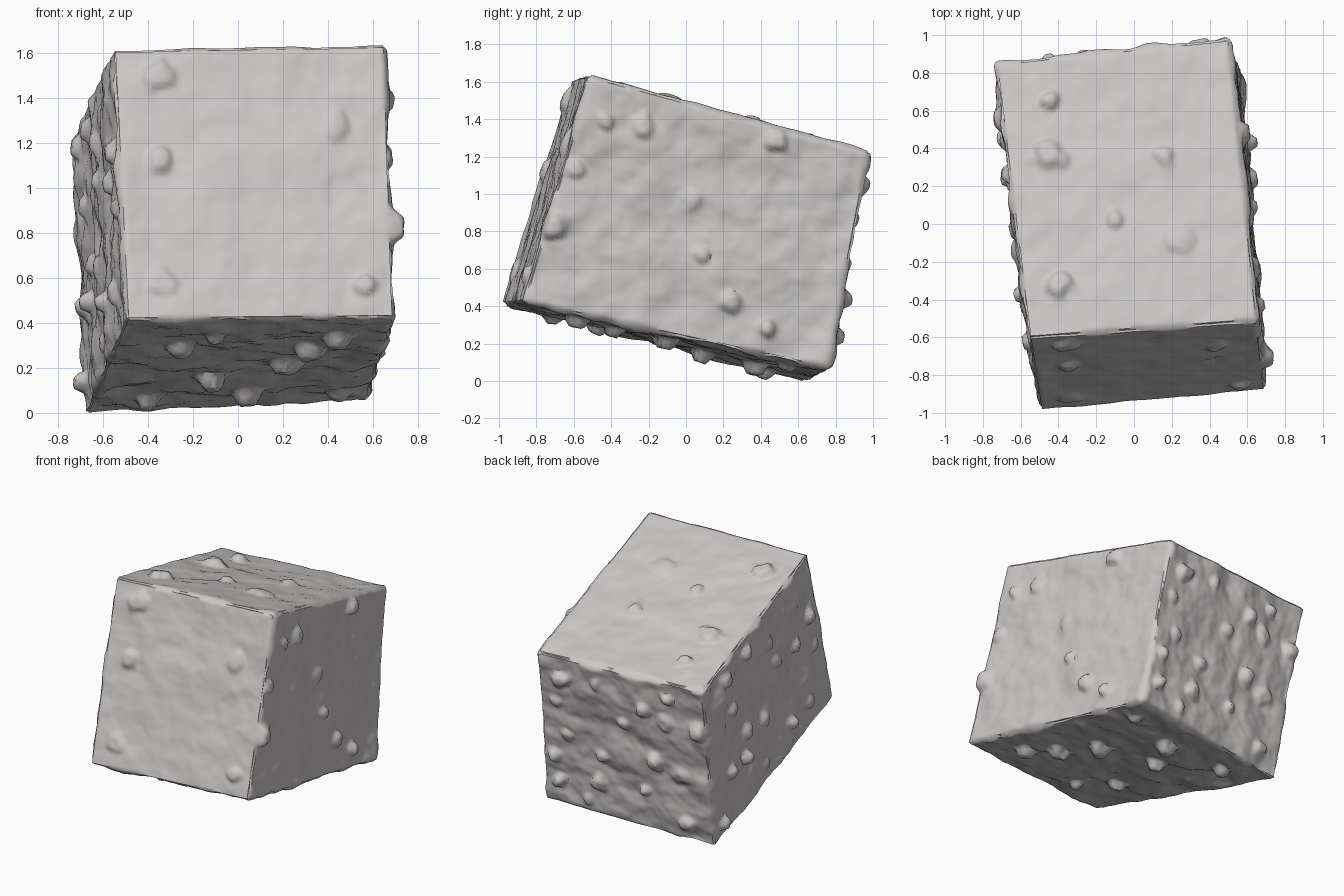
import bpy, bmesh, random
from mathutils import Vector, noise

random.seed(7)
if "Cube" in bpy.data.objects:
    bpy.data.objects.remove(bpy.data.objects["Cube"])

# Corners of the tilted block, keyed by side signs (x, y, z)
CORNERS = {
    (-1, -1, -1): (-.50, -.99, .43), (1, -1, -1): (.70, -.88, .44),
    (-1, -1, 1): (-.56, -.61, 1.64), (1, -1, 1): (.66, -.52, 1.66),
    (-1, 1, -1): (-.68, .64, .01), (1, 1, -1): (.58, .77, .08),
    (-1, 1, 1): (-.74, .86, 1.24), (1, 1, 1): (.51, .99, 1.25),
}


def place(p):
    """Map a point of the unit cube into the skewed block."""
    out = Vector()
    for signs, corner in CORNERS.items():
        w = 1.0
        for s, c in zip(signs, p):
            w *= (1 + s * c) / 2
        out += w * Vector(corner)
    return out


def on_face(axis, side, u, v):
    p = [u, v]
    p.insert(axis, side)
    return place(p)


def scatter(count):
    """Random lumps kept a little apart, as (u, v, height, radius)."""
    lumps = []
    for _ in range(count * 20):
        u, v = random.uniform(-.9, .9), random.uniform(-.9, .9)
        if len(lumps) < count and all((u - a) ** 2 + (v - b) ** 2 > .07 for a, b, *_ in lumps):
            lumps.append((u, v, random.uniform(.02, .05), random.uniform(.05, .08)))
    return lumps


# Each face: axis, side, roughness, lumps
FACES = [
    (1, -1, .6, [(-.67, .79, .03, .09), (-.68, .18, .03, .07), (-.73, -.72, .02, .08),
                 (.6, .42, .02, .08), (.78, -.76, .03, .06), (.72, -.1, -.01, .15)]),
    (2, 1, .6, [(-.57, .68, .04, .06), (-.63, .3, .04, .1), (-.67, -.62, .04, .09),
                (.34, .22, .03, .08), (.38, -.38, .02, .1), (-.14, -.2, .03, .06)]),
    (0, 1, 1, [(-.95, -.3, .05, .09), (-.9, .2, .03, .06), (-.8, .65, .03, .06),
               (-.55, .7, .03, .08), (.36, .85, .04, .07), (-.1, .2, .02, .08),
               (.05, -.25, .03, .06), (.3, -.6, .04, .07), (.55, -.75, .04, .06)]),
    (2, -1, 1.2, [(-.2, .25, .07, .08), (.28, 0, .06, .09), (.45, -.35, .06, .08),
                  (.6, -.6, .05, .08), (.75, .75, .04, .06), (.1, .6, .07, .08),
                  (-.5, -.4, .05, .07), (-.6, .7, .05, .07), (-.3, -.7, .04, .06)]),
    (0, -1, 1.3, scatter(16)),
    (1, 1, 1.2, scatter(18)),
]

# Finely gridded block
bm = bmesh.new()
bmesh.ops.create_cube(bm, size=2)
bmesh.ops.subdivide_edges(bm, edges=bm.edges[:], cuts=79, use_grid_fill=True)
base = {v: v.co.copy() for v in bm.verts}
for v, p in base.items():
    v.co = place(p)

# Weathered surface: broad waves, fine grain and embedded stones on each face
flat = {v: v.co.copy() for v in bm.verts}
for axis, side, rough, lumps in FACES:
    centre = on_face(axis, side, 0, 0)
    normal = (centre - place((0, 0, 0)))
    across = on_face(axis, side, 1, 0) - on_face(axis, side, -1, 0)
    along = on_face(axis, side, 0, 1) - on_face(axis, side, 0, -1)
    perp = across.cross(along).normalized()
    normal = perp if perp.dot(normal) > 0 else -perp
    stones = [(on_face(axis, side, a, b), h, r) for a, b, h, r in lumps]
    for v, p in base.items():
        if p[axis] * side < .999:
            continue
        q = flat[v]
        push = rough * (.022 * noise.noise(q * 4) + .012 * noise.noise(q * 9)
                        + .004 * noise.noise(q * 22))
        edge = max(abs(c) for i, c in enumerate(p) if i != axis)
        if edge > .97:
            push = push * .6 - .012 * (edge - .97) / .03
        for c, h, r in stones:
            warp = 1 + .5 * noise.noise(q * 14 + c * 5)
            t = 1 - (q - c).length / (r * warp)
            if t > 0:
                t = min(1, t * 1.7)
                push += h * t * t * (3 - 2 * t)
        v.co += normal * push

# Stand the block on the ground
low = min(v.co.z for v in bm.verts)
for v in bm.verts:
    v.co.z -= low

mesh = bpy.data.meshes.new("stone_block")
bm.normal_update()
bm.to_mesh(mesh)
bm.free()
block = bpy.data.objects.new("stone_block", mesh)
bpy.context.collection.objects.link(block)

# Warm pale grey stone
stone = bpy.data.materials.new("pale_grey_stone")
stone.use_nodes = True
colour = (.60, .58, .57, 1)
stone.diffuse_color = colour
shader = next(n for n in stone.node_tree.nodes if n.type == "BSDF_PRINCIPLED")
shader.inputs["Base Color"].default_value = colour
shader.inputs["Roughness"].default_value = .9
mesh.materials.append(stone)

bpy.context.view_layer.objects.active = block
block.select_set(True)
bpy.ops.object.shade_smooth_by_angle(angle=.9)
